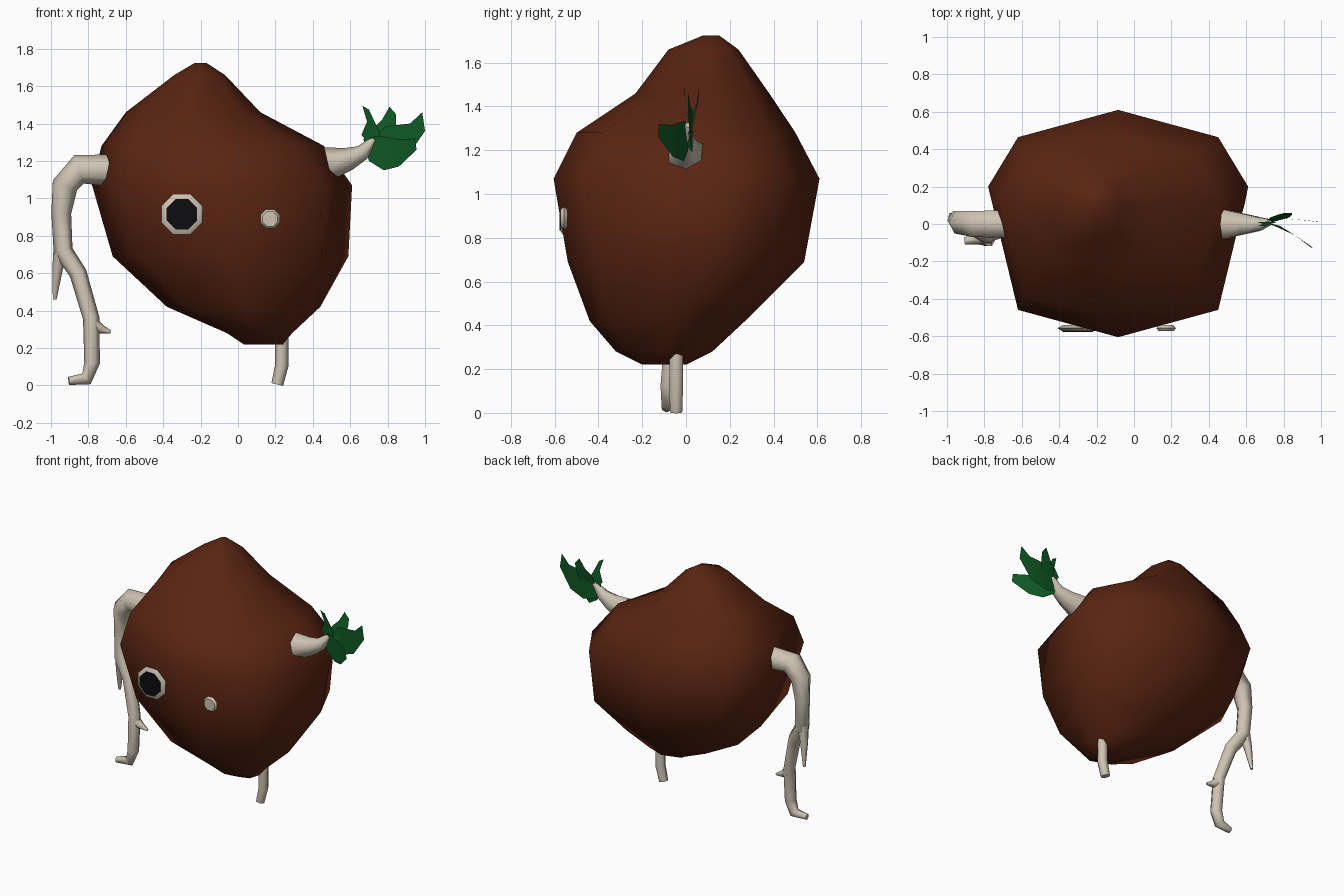
import bpy, bmesh, math
from mathutils import Vector

if "Cube" in bpy.data.objects:
    bpy.data.objects.remove(bpy.data.objects["Cube"])


def material(name, rgb):
    m = bpy.data.materials.new(name)
    m.use_nodes = True
    m.diffuse_color = (*rgb, 1)
    m.node_tree.nodes["Principled BSDF"].inputs["Base Color"].default_value = (*rgb, 1)
    return m


BROWN = material("brown_skin", (0.10, 0.018, 0.006))
ROOT = material("pale_root", (0.62, 0.55, 0.45))
GREEN = material("leaf_green", (0.005, 0.10, 0.018))
BLACK = material("pupil_black", (0.004, 0.004, 0.005))


def finish(name, bm, mat, sharp=65):
    bmesh.ops.recalc_face_normals(bm, faces=bm.faces)
    me = bpy.data.meshes.new(name)
    bm.to_mesh(me)
    bm.free()
    me.materials.append(mat)
    me.shade_smooth()
    me.set_sharp_from_angle(angle=math.radians(sharp))
    ob = bpy.data.objects.new(name, me)
    bpy.context.collection.objects.link(ob)
    return ob


def loft(bm, rings):
    """Skin a list of point rings and cap both ends."""
    rows = [[bm.verts.new(p) for p in ring] for ring in rings]
    n = len(rows[0])
    for a, b in zip(rows, rows[1:]):
        for i in range(n):
            j = (i + 1) % n
            bm.faces.new((a[i], a[j], b[j], b[i]))
    bm.faces.new(rows[0])
    bm.faces.new(rows[-1])


def tube(name, path, sides=6):
    """Tapered limb through (x, y, z, radius) points."""
    pts = [Vector(p[:3]) for p in path]
    rings = []
    for i, p in enumerate(pts):
        before, after = pts[max(i - 1, 0)], pts[min(i + 1, len(pts) - 1)]
        t = (after - before).normalized()
        u = Vector((0, 1, 0))
        u = (u - t * u.dot(t)).normalized()
        v = t.cross(u)
        r = path[i][3]
        angles = [math.tau * k / sides for k in range(sides)]
        rings.append([p + (v * math.cos(a) + u * math.sin(a)) * r for a in angles])
    bm = bmesh.new()
    loft(bm, rings)
    return finish(name, bm, ROOT)


# Lumpy body: eight-sided rings given as height, x range, y range, y of the side corners
levels = [
    (0.22, 0.03, 0.24, -0.20, 0.00, -0.10),
    (0.28, -0.06, 0.29, -0.32, 0.12, -0.10),
    (0.42, -0.38, 0.44, -0.44, 0.27, -0.05),
    (0.69, -0.67, 0.59, -0.54, 0.54, 0.10),
    (1.07, -0.78, 0.61, -0.605, 0.61, 0.20),
    (1.28, -0.73, 0.46, -0.50, 0.50, 0.12),
    (1.46, -0.60, 0.12, -0.23, 0.38, 0.10),
    (1.66, -0.34, -0.07, -0.08, 0.24, 0.10),
    (1.725, -0.23, -0.17, 0.08, 0.15, 0.12),
]
steps = [(1, 0), (.77, .76), (0, 1), (-.77, .76), (-1, 0), (-.77, -.76), (0, -1), (.77, -.76)]
rings = []
for z, x0, x1, y0, y1, side in levels:
    cx, cy, hx, hy = (x0 + x1) / 2, (y0 + y1) / 2, (x1 - x0) / 2, (y1 - y0) / 2
    rings.append([(cx + hx * a, cy + hy * b if b else side, z) for a, b in steps])
bm = bmesh.new()
loft(bm, rings)
finish("body", bm, BROWN, 180)

# Long root limb with its side shoots
tube("long_root_limb", [
    (-0.69, 0, 1.15, .085), (-0.85, 0, 1.155, .08), (-0.925, 0.01, 1.07, .07),
    (-0.945, 0.02, 0.92, .053), (-0.935, 0.01, 0.72, .052), (-0.855, -0.02, 0.60, .047),
    (-0.785, -0.06, 0.36, .044), (-0.78, -0.08, 0.12, .042), (-0.81, -0.08, 0.035, .036),
    (-0.905, -0.09, 0.024, .022)])
tube("limb_side_shoot", [(-0.94, 0.01, 0.76, .045), (-0.965, 0.03, 0.62, .028),
                         (-0.98, 0.05, 0.46, .01)])
tube("limb_spur", [(-0.78, -0.06, 0.33, .04), (-0.73, -0.06, 0.30, .024),
                   (-0.68, -0.06, 0.285, .008)])

# Short root leg
tube("short_root_leg", [(0.235, -0.045, 0.27, .036), (0.235, -0.045, 0.11, .036),
                        (0.21, -0.045, 0.005, .032)])

# Raised sprout arm
tube("sprout_arm", [(0.48, 0, 1.185, .09), (0.59, 0, 1.21, .062),
                    (0.665, 0, 1.245, .042), (0.725, 0.01, 1.315, .018)])


# Eyes: flattened balls, the larger one with a dark plate
def eye(name, x, z, radius):
    n = 8
    profile = [(0.75, -0.016), (1, 0), (0.78, 0.016)]
    bm = bmesh.new()
    loft(bm, [[(x + radius * s * math.cos(math.tau * (k + .5) / n), -0.557 - d,
                z + radius * s * math.sin(math.tau * (k + .5) / n)) for k in range(n)]
              for s, d in profile])
    return finish(name, bm, ROOT, 45)


eye("large_eye", -0.30, 0.915, 0.118)
eye("small_eye", 0.172, 0.89, 0.056)
bm = bmesh.new()
loft(bm, [[(-0.30 + 0.088 * math.cos(math.tau * (k + .5) / 8), y,
            0.915 + 0.088 * math.sin(math.tau * (k + .5) / 8)) for k in range(8)]
          for y in (-0.572, -0.577)])
finish("pupil", bm, BLACK, 45)


# Leaves: thin strips between two edges, given as x, z of each edge and y
def leaf(name, sections):
    bm = bmesh.new()
    rows = [(bm.verts.new((a, y, b)), bm.verts.new((c, y, d))) for a, b, c, d, y in sections]
    for (p, q), (r, s) in zip(rows, rows[1:]):
        bm.faces.new((p, q, s, r))
    return finish(name, bm, GREEN)


leaf("leaf_upright", [(.70, 1.29, .74, 1.29, .01), (.66, 1.34, .76, 1.35, .01),
                      (.69, 1.41, .73, 1.41, 0), (.665, 1.495, .70, 1.475, -.01)])
leaf("leaf_back", [(.70, 1.28, .74, 1.27, .01), (.73, 1.38, .83, 1.33, .035),
                   (.77, 1.42, .845, 1.40, .05), (.81, 1.49, .845, 1.45, .06)])
leaf("leaf_long", [(.68, 1.30, .71, 1.21, .01), (.79, 1.385, .80, 1.19, .03),
                   (.92, 1.40, .91, 1.23, .02), (.985, 1.46, 1.0, 1.36, .01)])
leaf("leaf_front", [(.67, 1.32, .70, 1.20, .01), (.75, 1.335, .78, 1.15, -.01),
                    (.86, 1.315, .86, 1.17, -.06), (.945, 1.32, .955, 1.26, -.125)])
